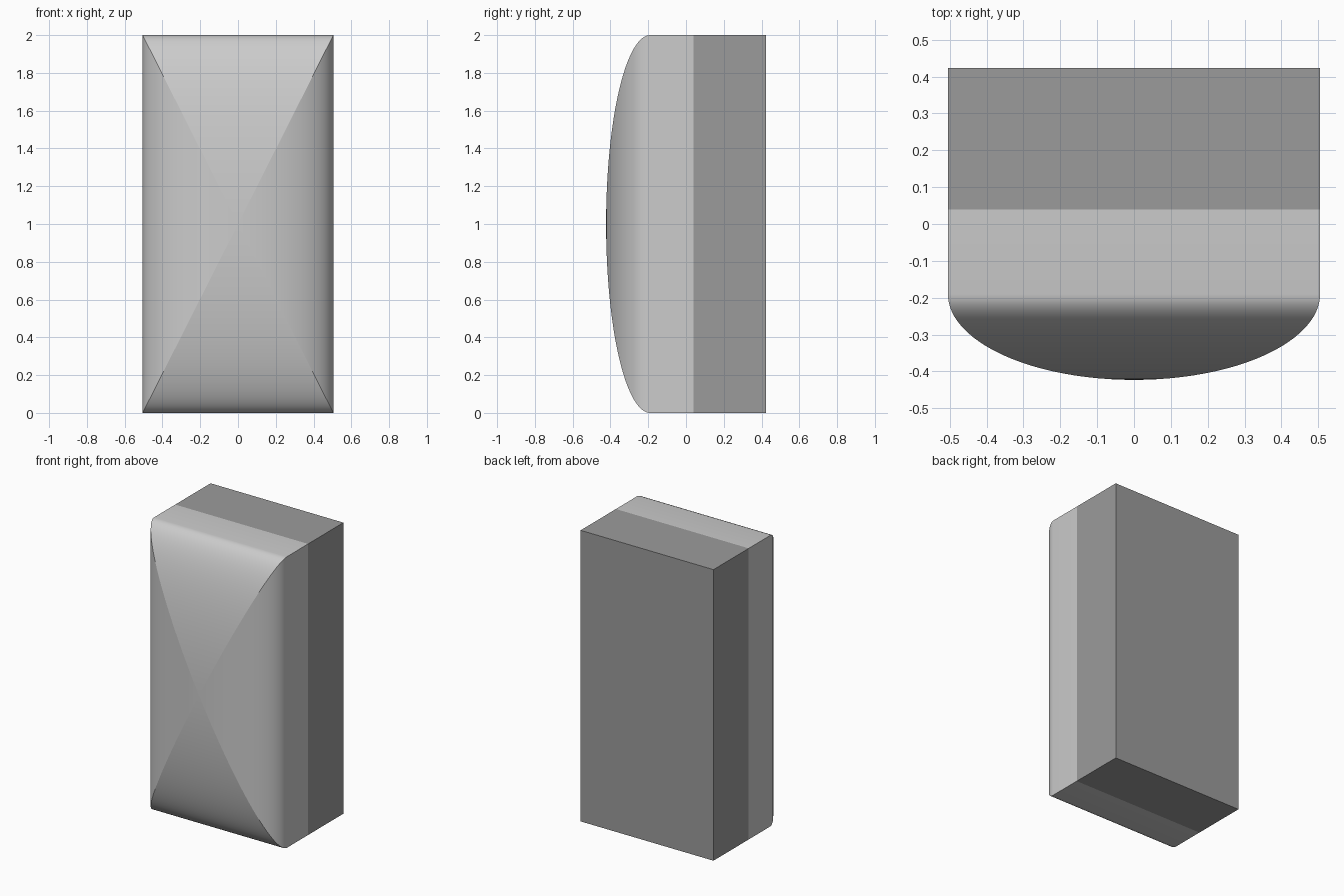
import bpy, bmesh, math

if "Cube" in bpy.data.objects:
    bpy.data.objects.remove(bpy.data.objects["Cube"])

HALF_W, HEIGHT = 0.505, 2.0
Y_BACK, Y_SEAM, Y_RIM, Y_FRONT = 0.423, 0.04, -0.19, -0.423
STEPS = 24


def ring(bm, y, scale):
    """Rectangle of four verts at depth y, scaled about the panel centre."""
    w, h = HALF_W * scale, HEIGHT / 2 * scale
    return [bm.verts.new((sx * w, y, HEIGHT / 2 + sz * h))
            for sx, sz in ((-1, -1), (1, -1), (1, 1), (-1, 1))]


def loft(name, sections, tip=None):
    """Closed solid through rectangular sections, optionally ending in a point."""
    bm = bmesh.new()
    rings = [ring(bm, y, s) for y, s in sections]
    bm.faces.new(rings[0])
    for a, b in zip(rings, rings[1:]):
        for i in range(4):
            j = (i + 1) % 4
            bm.faces.new((a[i], a[j], b[j], b[i]))
            for k in (i, j):
                bm.edges.get((a[k], b[k])).smooth = False
    if tip is None:
        bm.faces.new(rings[-1])
    else:
        v = bm.verts.new((0, tip, HEIGHT / 2))
        for i in range(4):
            bm.faces.new((rings[-1][i], rings[-1][(i + 1) % 4], v))
            bm.edges.get((rings[-1][i], v)).smooth = False
    bmesh.ops.recalc_face_normals(bm, faces=bm.faces)
    for f in bm.faces:
        f.smooth = tip is not None
    for e in bm.edges:
        if e.calc_face_angle(0) > math.radians(30):
            e.smooth = False
    mesh = bpy.data.meshes.new(name)
    bm.to_mesh(mesh)
    bm.free()
    obj = bpy.data.objects.new(name, mesh)
    bpy.context.collection.objects.link(obj)
    return obj


# Front cover: straight rim, then a four-sided vault with elliptical profile
sections = [(Y_SEAM, 1.0)]
for i in range(STEPS):
    a = math.pi / 2 * i / STEPS
    sections.append((Y_RIM + (Y_FRONT - Y_RIM) * math.sin(a), math.cos(a)))
loft("front_cover", sections, tip=Y_FRONT)

# Darker rear housing: plain box
housing = loft("rear_housing", [(Y_BACK, 1.0), (Y_SEAM, 1.0)])
dark = bpy.data.materials.new("dark_grey")
dark.diffuse_color = (0.33, 0.33, 0.33, 1)
dark.use_nodes = True
dark.node_tree.nodes["Principled BSDF"].inputs["Base Color"].default_value = dark.diffuse_color
housing.data.materials.append(dark)
